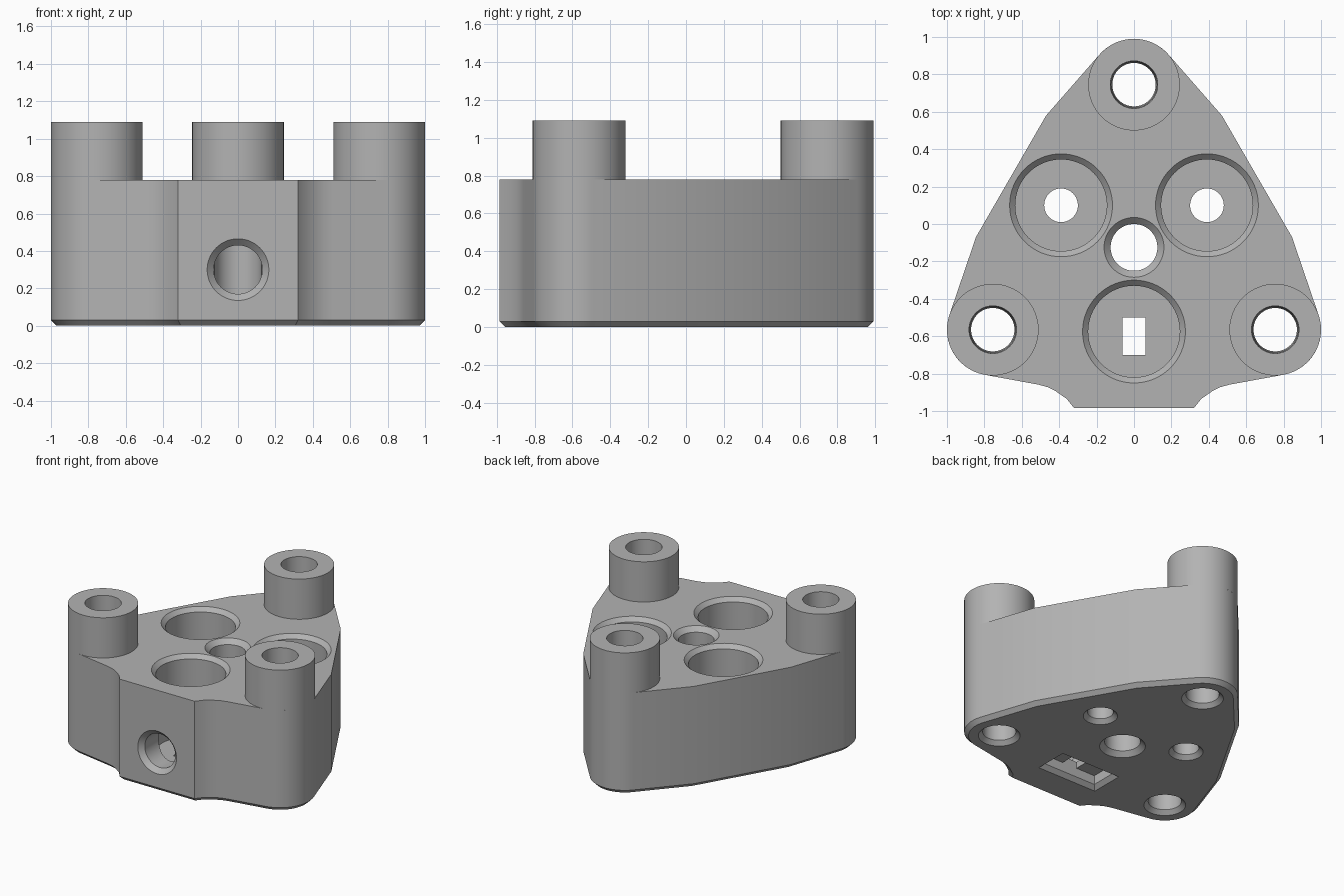
import bpy, bmesh, math
from mathutils import Matrix, Vector

if "Cube" in bpy.data.objects:
    bpy.data.objects.remove(bpy.data.objects["Cube"])

# One plain grey material
grey = bpy.data.materials.new("plain grey")
grey.use_nodes = True
colour = (0.45, 0.45, 0.45, 1)
grey.diffuse_color = colour
grey.node_tree.nodes["Principled BSDF"].inputs["Base Color"].default_value = colour

SIDES = 64
TOP, BOSS_TOP = 0.78, 1.09
BOSS_R, CHAMFER = 0.245, 0.03
BOSSES = {"left_boss": (0.755, -0.565), "right_boss": (-0.755, -0.565), "back_boss": (0, 0.745)}


def to_object(name, bm):
    bmesh.ops.recalc_face_normals(bm, faces=bm.faces)
    mesh = bpy.data.meshes.new(name)
    bm.to_mesh(mesh)
    bm.free()
    mesh.materials.append(grey)
    obj = bpy.data.objects.new(name, mesh)
    bpy.context.collection.objects.link(obj)
    return obj


def lathe(name, profile, place=Matrix(), capped=True):
    """Stack rings of (radius, height) into a solid, or a tube if not capped."""
    bm = bmesh.new()
    rings = []
    for r, z in profile:
        rings.append([bm.verts.new((r * math.cos(a), r * math.sin(a), z))
                      for a in (2 * math.pi * i / SIDES for i in range(SIDES))])
    for low, high in zip(rings, rings[1:]):
        for i in range(SIDES):
            j = (i + 1) % SIDES
            bm.faces.new((low[i], low[j], high[j], high[i]))
    if capped:
        bm.faces.new(rings[0])
        bm.faces.new(rings[-1])
    bm.transform(place)
    return to_object(name, bm)


def box(name, size, centre, flare=0):
    """Box whose lower face is widened by flare on each side."""
    bm = bmesh.new()
    bmesh.ops.create_cube(bm, size=1)
    for v in bm.verts:
        grow = flare if v.co.z < 0 else 0
        v.co = Vector([c * s for c, s in zip(v.co, size)]) \
            + Vector((math.copysign(grow, v.co.x), math.copysign(grow, v.co.y), 0)) + Vector(centre)
    return to_object(name, bm)


def arc(centre, start, end, steps):
    return [(centre[0] + BOSS_R * math.cos(math.radians(start + (end - start) * i / steps)),
             centre[1] + BOSS_R * math.sin(math.radians(start + (end - start) * i / steps)))
            for i in range(steps + 1)]


# Body: mirrored outline, extruded, with a bevelled bottom rim
half = [(0.32, -0.985), (0.36, -0.935), (0.42, -0.893), (0.46, -0.873), (0.51, -0.859)]
half += arc(BOSSES["left_boss"], -79, 17, 18)
half += [(0.845, -0.07), (0.47, 0.58)]
half += arc(BOSSES["back_boss"], 40, 90, 10)
outline = half + [(-x, y) for x, y in reversed(half[:-1])]
bm = bmesh.new()
base = bm.faces.new([bm.verts.new((x, y, 0)) for x, y in outline])
up = bmesh.ops.extrude_face_region(bm, geom=[base], use_keep_orig=True)
bmesh.ops.translate(bm, vec=(0, 0, TOP), verts=[v for v in up["geom"] if isinstance(v, bmesh.types.BMVert)])
bmesh.ops.recalc_face_normals(bm, faces=bm.faces)
rim = [e for e in bm.edges if all(v.co.z < 0.01 for v in e.verts)]
bmesh.ops.bevel(bm, geom=rim, offset=CHAMFER, segments=1, affect="EDGES")
body = to_object("body", bm)

# Bosses: tubes standing on the body, with slightly tapered bores
bore_mid = 0.122
for name, (x, y) in BOSSES.items():
    lathe(name, [(BOSS_R, TOP), (BOSS_R, BOSS_TOP), (0.127, BOSS_TOP), (bore_mid, TOP)],
          Matrix.Translation((x, y, 0)), capped=False)

cutters = []
E = 0.05  # how far cutters reach past the surface


def cut(profile, x, y):
    cutters.append(lathe("cutter", profile, Matrix.Translation((x, y, 0))))


def flare_low(r, grow):
    return [(r + grow + E, -E), (r, grow)]


def flare_high(r, grow):
    return [(r, TOP - grow), (r + grow + E, TOP + E)]


# Boss bores through the body
for x, y in BOSSES.values():
    cut(flare_low(0.116, CHAMFER) + [(bore_mid, TOP), (bore_mid, TOP + E)], x, y)

# Three wide recesses, two with drain holes
FLOOR = 0.15
for x, y in ((-0.39, 0.1), (0.39, 0.1), (0, -0.575)):
    cut([(0.245, FLOOR)] + flare_high(0.245, CHAMFER), x, y)
    if x:
        cut(flare_low(0.09, CHAMFER) + [(0.09, FLOOR + E)], x, y)

# Centre through hole
cut(flare_low(0.125, 0.035) + flare_high(0.125, 0.035), 0, -0.125)

# Front port, running back into the centre hole
port = Matrix.Translation((0, -0.985, 0.3)) @ Matrix.Rotation(-math.pi / 2, 4, "X")
cutters.append(lathe("cutter", [(0.165 + E, -E), (0.13, 0.035), (0.13, 0.86)], port))

# Slot under the front recess, with a flared pocket below
slot_y = -0.6
cutters.append(box("cutter", (0.125, 0.2, 0.3), (0, slot_y, 0.1)))
cutters.append(box("cutter", (0.45, 0.2, 0.15), (0, slot_y, 0.025)))
cutters.append(box("cutter", (0.45, 0.2, CHAMFER + E), (0, slot_y, (CHAMFER - E) / 2), CHAMFER + E))

# Apply all the cuts and drop the cutters
bpy.context.view_layer.objects.active = body
for cutter in cutters:
    cutter.hide_render = True
    mod = body.modifiers.new("cut", "BOOLEAN")
    mod.operation = "DIFFERENCE"
    mod.solver = "EXACT"
    mod.object = cutter
    bpy.ops.object.modifier_apply(modifier=mod.name)
    bpy.data.objects.remove(cutter)

# Smooth round walls, keep corners sharp
bpy.ops.object.select_all(action="DESELECT")
for name in ["body", *BOSSES]:
    bpy.data.objects[name].select_set(True)
bpy.ops.object.shade_smooth_by_angle(angle=math.radians(30))
